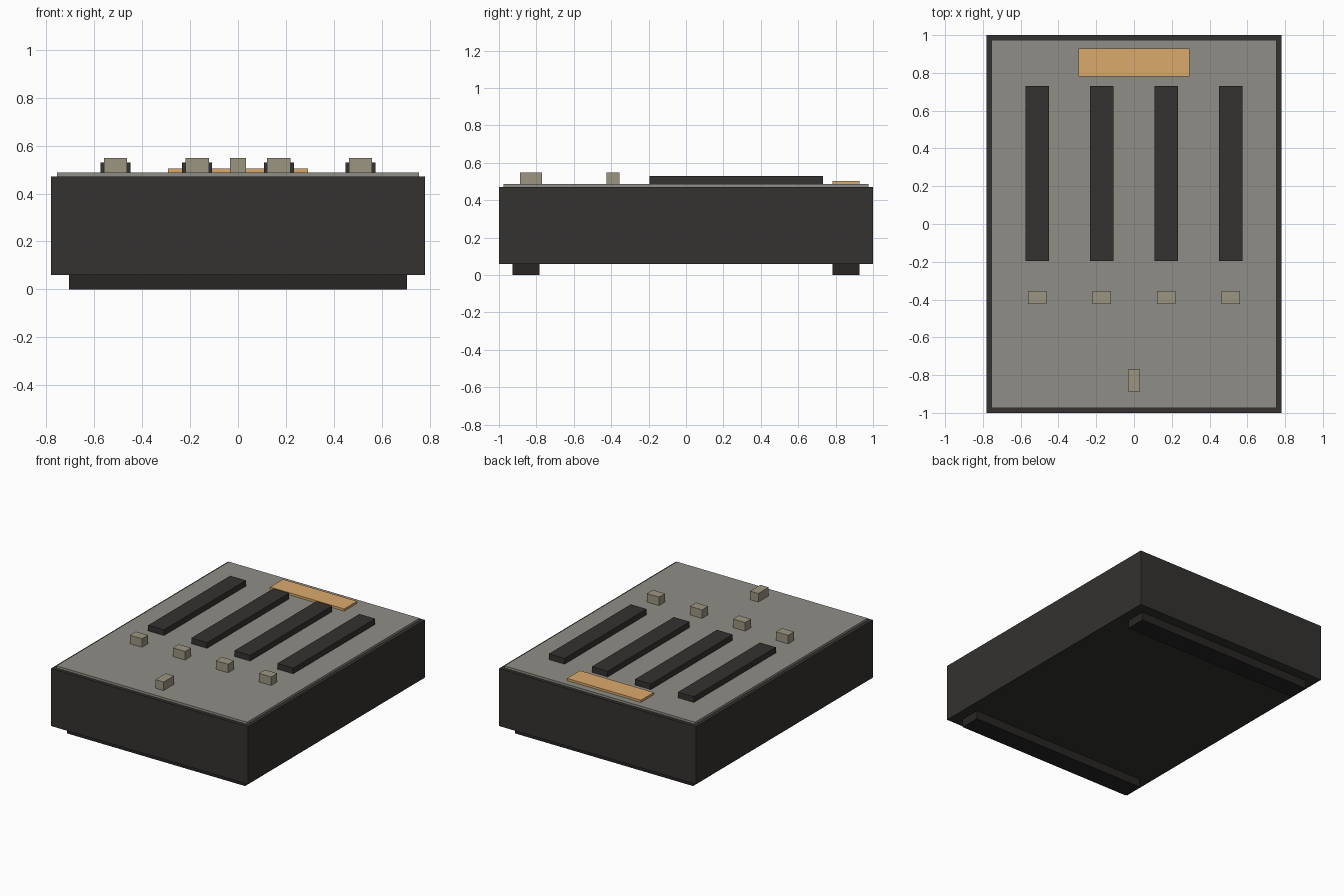
import bpy

if "Cube" in bpy.data.objects:
    bpy.data.objects.remove(bpy.data.objects["Cube"])


def material(name, rgb):
    m = bpy.data.materials.new(name)
    m.diffuse_color = (*rgb, 1)
    m.use_nodes = True
    m.node_tree.nodes["Principled BSDF"].inputs["Base Color"].default_value = m.diffuse_color
    return m


dark = material("dark_casing", (0.034, 0.032, 0.030))
rubber = material("rubber", (0.022, 0.019, 0.018))
grey = material("panel_grey", (0.28, 0.27, 0.24))
beige = material("button_beige", (0.33, 0.30, 0.22))
amber = material("amber", (0.71, 0.40, 0.15))


def box(name, center, size, z0, z1, mat):
    """Box centred at (x, y), spanning z0 to z1."""
    bpy.ops.mesh.primitive_cube_add(size=1, location=(*center, (z0 + z1) / 2))
    ob = bpy.context.object
    ob.name = name
    ob.scale = (*size, z1 - z0)
    bpy.ops.object.transform_apply(location=False, rotation=False, scale=True)
    ob.data.materials.append(mat)
    return ob


BODY_BOTTOM, BODY_TOP, PANEL_TOP = 0.06, 0.472, 0.488

# Casing and top panel
box("casing", (0, 0), (1.56, 2.0), BODY_BOTTOM, BODY_TOP, dark)
box("top_panel", (0, 0), (1.51, 1.95), BODY_TOP, PANEL_TOP, grey)

# Full-width feet under front and back
for side, y in (("front", -0.855), ("back", 0.855)):
    box(side + "_foot", (0, y), (1.41, 0.146), 0, BODY_BOTTOM, rubber)

# Four long bars, each with a small button in front
for i in range(4):
    x = (i - 1.5) * 0.341
    box(f"bar_{i + 1}", (x, 0.268), (0.125, 0.927), PANEL_TOP, 0.529, dark)
    box(f"button_{i + 1}", (x, -0.39), (0.097, 0.068), PANEL_TOP, 0.549, beige)

# Single front button and amber strip at the back
box("front_button", (0, -0.829), (0.066, 0.117), PANEL_TOP, 0.549, beige)
box("amber_strip", (0, 0.855), (0.586, 0.146), PANEL_TOP, 0.504, amber)
